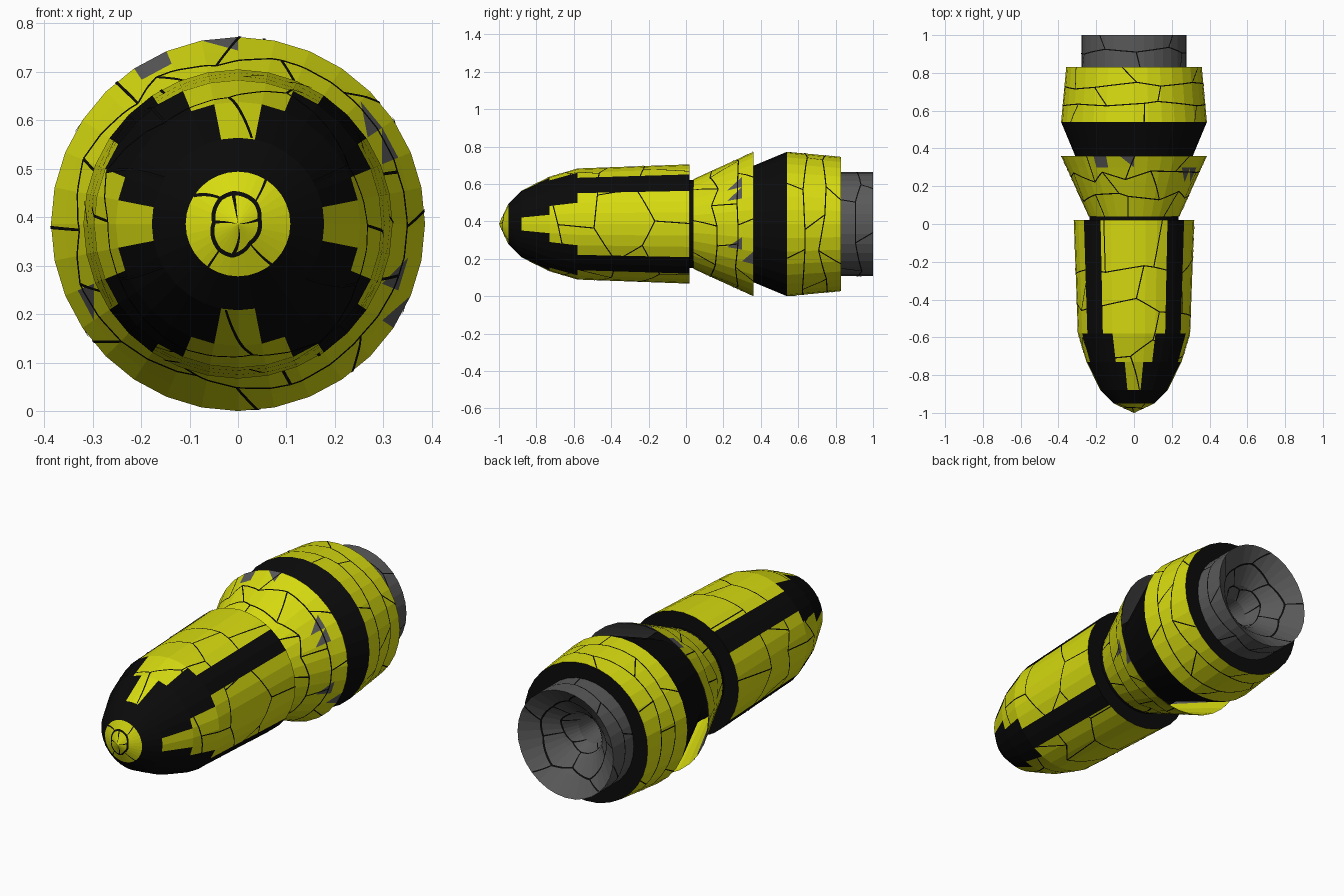
import bpy, bmesh, random
from math import sin, cos, pi, degrees, hypot

if "Cube" in bpy.data.objects:
    bpy.data.objects.remove(bpy.data.objects["Cube"])

random.seed(4)
SIDES, CZ = 32, 0.386
STEP = 2 * pi / SIDES


def make_mat(name, rgb):
    m = bpy.data.materials.new(name)
    m.diffuse_color = (*rgb, 1)
    m.use_nodes = True
    m.node_tree.nodes["Principled BSDF"].inputs["Base Color"].default_value = m.diffuse_color
    return m


MATS = [make_mat("yellow", (0.68, 0.71, 0.005)),
        make_mat("black", (0.003, 0.003, 0.003)),
        make_mat("grey", (0.10, 0.10, 0.10))]
YELLOW, BLACK, GREY = 0, 1, 2


def finish(name, bm):
    bmesh.ops.remove_doubles(bm, verts=bm.verts[:], dist=1e-5)
    me = bpy.data.meshes.new(name)
    bm.to_mesh(me)
    bm.free()
    for m in MATS:
        me.materials.append(m)
    ob = bpy.data.objects.new(name, me)
    bpy.context.collection.objects.link(ob)
    return ob


def point(y, r, a):
    return (r * sin(a), y, CZ + r * cos(a))


def revolve(name, profile, paint, chips=()):
    """Revolve (y, r) points about the long axis; paint(ring, segment) picks a colour.
    chips lists (ring, segment) faces that get one grey triangle."""
    bm = bmesh.new()
    rings = [[bm.verts.new(point(y, r, i * STEP)) for i in range(SIDES)] for y, r in profile]
    for j in range(len(rings) - 1):
        for i in range(SIDES):
            k = (i + 1) % SIDES
            a, b, c, d = rings[j][i], rings[j][k], rings[j + 1][k], rings[j + 1][i]
            if (j, i) in chips:
                bm.faces.new((a, b, d)).material_index = paint(j, i)
                bm.faces.new((b, c, d)).material_index = GREY
            else:
                bm.faces.new((a, b, c, d)).material_index = paint(j, i)
    return finish(name, bm)


def radius_at(profile, y):
    pts = sorted(profile)
    for (y0, r0), (y1, r1) in zip(pts, pts[1:]):
        if y <= y1:
            return r0 + (r1 - r0) * (y - y0) / max(y1 - y0, 1e-6)
    return pts[-1][1]


def cracks(name, profile, rows, cols, lift=0.002, width=0.006):
    """Thin dark seams in a jittered brick pattern lying on a revolved surface."""
    bm = bmesh.new()
    ys = [p[0] for p in profile]
    lo, hi = min(ys), max(ys)

    def seam(p, q):
        (y0, a0), (y1, a1) = p, q
        rm = radius_at(profile, (y0 + y1) / 2)
        dy, ds = y1 - y0, (a1 - a0) * rm
        n = hypot(dy, ds) or 1
        oy, oa = ds / n * width / 2, -dy / n * width / 2 / max(rm, 0.03)
        prev = None
        for t in range(9):
            pair = []
            for s in (-1, 1):
                y = min(hi, max(lo, y0 + dy * t / 8 + s * oy))
                a = a0 + (a1 - a0) * t / 8 + s * oa
                flat = cos(STEP / 2) / cos(a % STEP - STEP / 2)
                pair.append(bm.verts.new(point(y, radius_at(profile, y) * flat + lift, a)))
            if prev:
                bm.faces.new((prev[0], prev[1], pair[1], pair[0]))
            prev = pair

    cell = (hi - lo) / rows
    grid = {}
    for j in range(rows + 1):
        for i in range(2 * cols):
            edge = j in (0, rows)
            y = lo + j * cell + (0 if edge else random.uniform(-0.3, 0.3) * cell)
            grid[j, i] = (y, (i + random.uniform(-0.35, 0.35)) * pi / cols)
    for j in range(rows + 1):
        for i in range(2 * cols):
            if 0 < j < rows:
                y, a = grid[j, (i + 1) % (2 * cols)]
                seam(grid[j, i], (y, a + (2 * pi if i == 2 * cols - 1 else 0)))
            if j < rows and (i + j) % 2 == 0:
                seam(grid[j, i], grid[j + 1, i])
    for f in bm.faces:
        f.material_index = BLACK
    finish(name, bm)


# Bullet-shaped front hull with four stepped yellow panels on black
hull = [(-1.0, 0), (-0.95, 0.108), (-0.88, 0.178), (-0.73, 0.252),
        (-0.58, 0.297), (0.02, 0.319), (0.02, 0.235)]
PANEL = [360, 0, 11.25, 22.5, 33.75, 0]


def hull_paint(j, i):
    a = degrees((i + 0.5) * STEP) % 90
    return YELLOW if min(a, 90 - a) < PANEL[j] else BLACK


revolve("front_hull", hull, hull_paint)
cracks("nose_seams", hull[:2], 2, 4, width=0.004)
cracks("hull_seams", hull[2:6], 4, 6)

# Black waist core flaring into the front of the rear drum
revolve("waist_core", [(0.02, 0.235), (0.18, 0.235), (0.36, 0.311), (0.54, 0.386)],
        lambda j, i: BLACK)

# Hollow flared collar with chipped grey patches and an inner liner
collar = [(0.04, 0.24), (0.22, 0.322), (0.30, 0.358), (0.36, 0.386)]
revolve("flared_collar", collar, lambda j, i: GREY if (j, i) == (2, 29) else YELLOW,
        chips={(2, 31), (1, 4), (1, 5), (1, 9), (2, 10), (1, 21)})
cracks("collar_seams", collar, 3, 8)
revolve("collar_liner", [(0.36, 0.386), (0.355, 0.378), (0.04, 0.236)],
        lambda j, i: YELLOW if cos((i + 0.5) * STEP) < -0.5 else GREY)

# Rear drum with black end plate
drum = [(0.54, 0.386), (0.83, 0.359), (0.83, 0.277)]
revolve("rear_drum", drum, lambda j, i: (YELLOW, BLACK)[j])
cracks("drum_seams", drum[:2], 3, 6)

# Exhaust nozzle: outer sleeve, then a funnel narrowing to a throat
sleeve = [(0.83, 0.278), (1.0, 0.278)]
funnel = [(1.0, 0.278), (0.93, 0.19), (0.86, 0.115), (0.78, 0.075), (0.66, 0.06), (0.66, 0)]
revolve("exhaust_nozzle", sleeve + funnel[1:], lambda j, i: GREY)
cracks("sleeve_seams", sleeve, 2, 5)
cracks("funnel_seams", funnel[:4], 3, 5, lift=-0.003)
